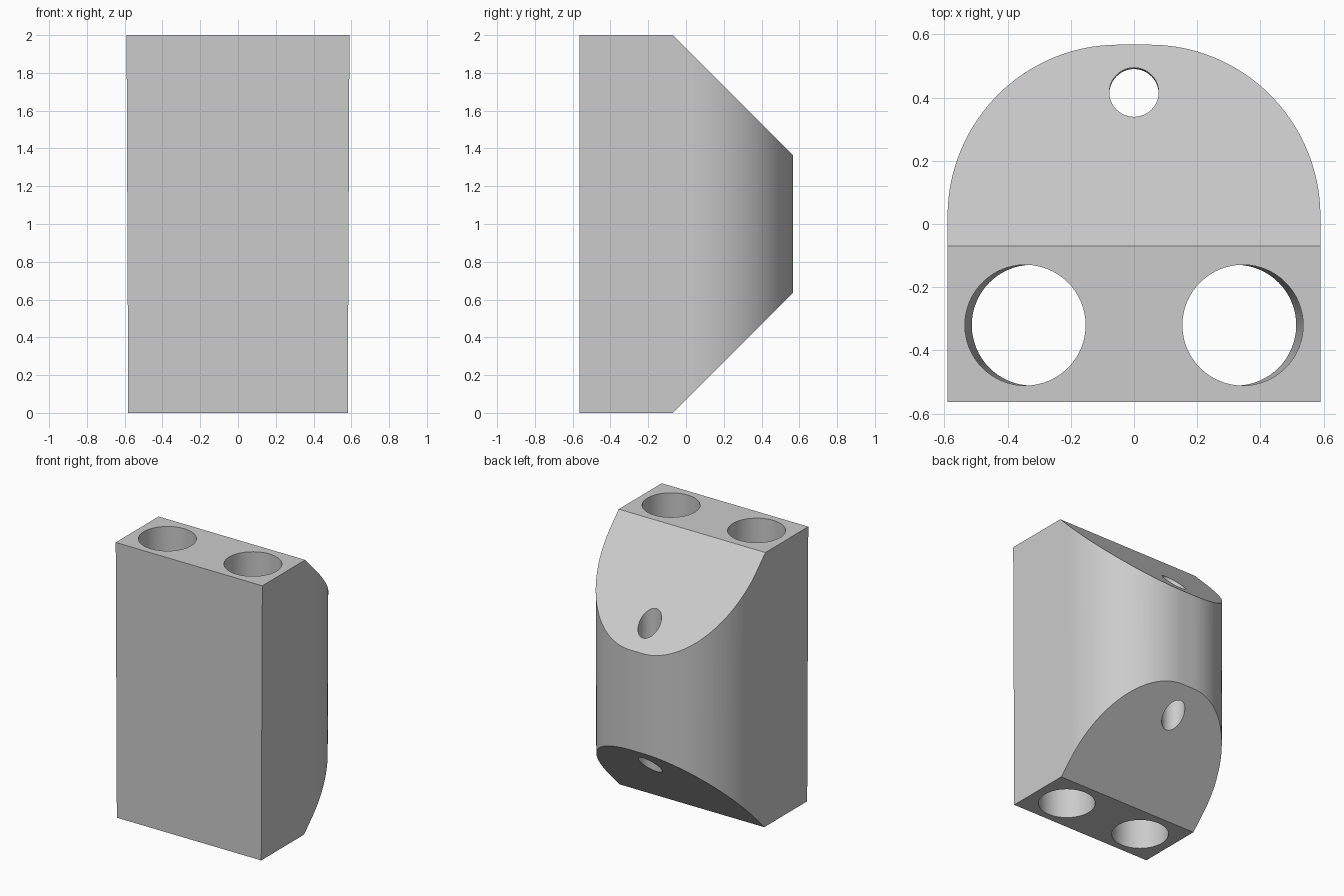
import bpy, bmesh, math
from mathutils import Vector

cube = bpy.data.objects.get("Cube")
if cube:
    bpy.data.objects.remove(cube, do_unlink=True)

grey = bpy.data.materials.new("plain grey")
grey.use_nodes = True
grey.diffuse_color = (0.6, 0.6, 0.6, 1)
grey.node_tree.nodes["Principled BSDF"].inputs["Base Color"].default_value = (0.6, 0.6, 0.6, 1)

HALF, FRONT, BACK, HEIGHT = 0.59, -0.563, 0.567, 2.0
RADIUS, STEPS = 0.54, 32
CHAMFER_Y = -0.07


def make_object(name, bm):
    mesh = bpy.data.meshes.new(name)
    bmesh.ops.recalc_face_normals(bm, faces=bm.faces)
    bm.to_mesh(mesh)
    bm.free()
    mesh.materials.append(grey)
    obj = bpy.data.objects.new(name, mesh)
    bpy.context.collection.objects.link(obj)
    return obj


# Block outline: straight front, large rounded back corners
right_arc = []
for i in range(STEPS + 1):
    a = math.pi / 2 * i / STEPS
    right_arc.append((HALF - RADIUS + RADIUS * math.cos(a), BACK - RADIUS + RADIUS * math.sin(a)))
left_arc = [(-x, y) for x, y in reversed(right_arc)]
outline = [(-HALF, FRONT), (HALF, FRONT)] + right_arc + left_arc

bm = bmesh.new()
base = bm.faces.new([bm.verts.new((x, y, 0)) for x, y in outline])
ext = bmesh.ops.extrude_face_region(bm, geom=[base])
top_verts = [g for g in ext["geom"] if isinstance(g, bmesh.types.BMVert)]
bmesh.ops.translate(bm, verts=top_verts, vec=(0, 0, HEIGHT))
# Sides draw in very slightly towards the bottom
for v in bm.verts:
    if v.co.z < 0.01:
        v.co.x *= 0.985

# Sloped cuts at the upper and lower back
for z, side in ((HEIGHT, 1), (0, -1)):
    cut = bmesh.ops.bisect_plane(
        bm, geom=bm.verts[:] + bm.edges[:] + bm.faces[:], dist=1e-5,
        plane_co=(0, CHAMFER_Y, z), plane_no=(0, 1, side), clear_outer=True)
    edges = [e for e in cut["geom_cut"] if isinstance(e, bmesh.types.BMEdge)]
    bmesh.ops.contextual_create(bm, geom=edges)
body = make_object("drilled_block", bm)


# Through holes, slightly tilted
def drill(name, top, bottom, radius):
    hole = bmesh.new()
    bmesh.ops.create_cone(hole, cap_ends=True, segments=64,
                          radius1=radius, radius2=radius, depth=2)
    upper, lower = Vector((*top, HEIGHT)), Vector((*bottom, 0))
    for v in hole.verts:
        axis = lower.lerp(upper, 1.1 if v.co.z > 0 else -0.1)
        v.co = Vector((v.co.x, v.co.y, 0)) + axis
    cutter = make_object(name, hole)
    cutter.hide_render = True
    mod = body.modifiers.new(name, "BOOLEAN")
    mod.operation = "DIFFERENCE"
    mod.solver = "EXACT"
    mod.object = cutter
    bpy.context.view_layer.objects.active = body
    bpy.ops.object.modifier_apply(modifier=mod.name)
    bpy.data.objects.remove(cutter, do_unlink=True)


for side, label in ((1, "left"), (-1, "right")):
    drill(label + "_hole", (side * 0.344, -0.32), (side * 0.322, -0.32), 0.191)
drill("back_hole", (0, 0.419), (0, 0.409), 0.078)

# Smooth curved walls, crisp edges
bpy.ops.object.select_all(action="DESELECT")
body.select_set(True)
bpy.context.view_layer.objects.active = body
bpy.ops.object.shade_smooth_by_angle(angle=math.radians(30))
